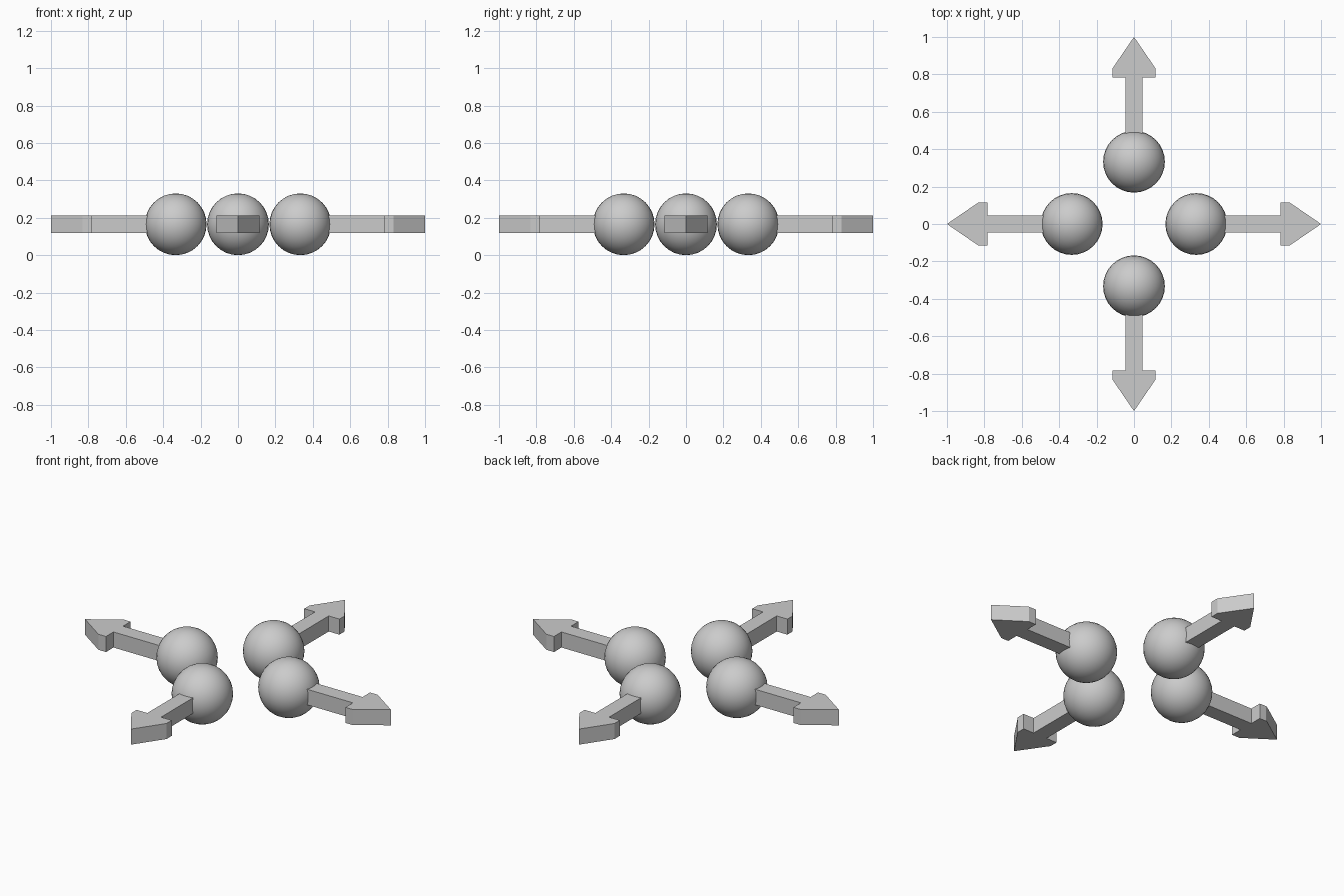
import bpy, bmesh, math
from mathutils import Matrix

if "Cube" in bpy.data.objects:
    bpy.data.objects.remove(bpy.data.objects["Cube"])

R = 0.165      # ball radius, also the height of the arrow centre line
DIST = 0.333   # ball centre distance from the middle
HALF_T = 0.046 # half thickness of the arrows

# Upper half of the arrow outline, mirrored to get the full profile
half = [(DIST, 0.045), (0.783, 0.045), (0.783, 0.115), (0.832, 0.115)]
profile = [(x, -y) for x, y in half] + [(1.0, 0.0)] + half[::-1]


def add_object(name, bm):
    bmesh.ops.recalc_face_normals(bm, faces=bm.faces)
    mesh = bpy.data.meshes.new(name)
    bm.to_mesh(mesh)
    bm.free()
    obj = bpy.data.objects.new(name, mesh)
    bpy.context.collection.objects.link(obj)
    return obj


for i, side in enumerate(("right", "back", "left", "front")):
    turn = Matrix.Rotation(i * math.pi / 2, 4, 'Z')

    # Flat extruded arrow pointing outwards
    bm = bmesh.new()
    face = bm.faces.new([bm.verts.new((x, y, R - HALF_T)) for x, y in profile])
    ext = bmesh.ops.extrude_face_region(bm, geom=[face], use_keep_orig=True)
    top = [v for v in ext["geom"] if isinstance(v, bmesh.types.BMVert)]
    bmesh.ops.translate(bm, verts=top, vec=(0, 0, 2 * HALF_T))
    bm.transform(turn)
    add_object(side + "_arrow", bm)

    # Smooth ball at the inner end of the arrow
    bm = bmesh.new()
    bmesh.ops.create_uvsphere(bm, u_segments=32, v_segments=16, radius=R)
    bm.transform(turn @ Matrix.Translation((DIST, 0, R)))
    for f in bm.faces:
        f.smooth = True
    add_object(side + "_ball", bm)
